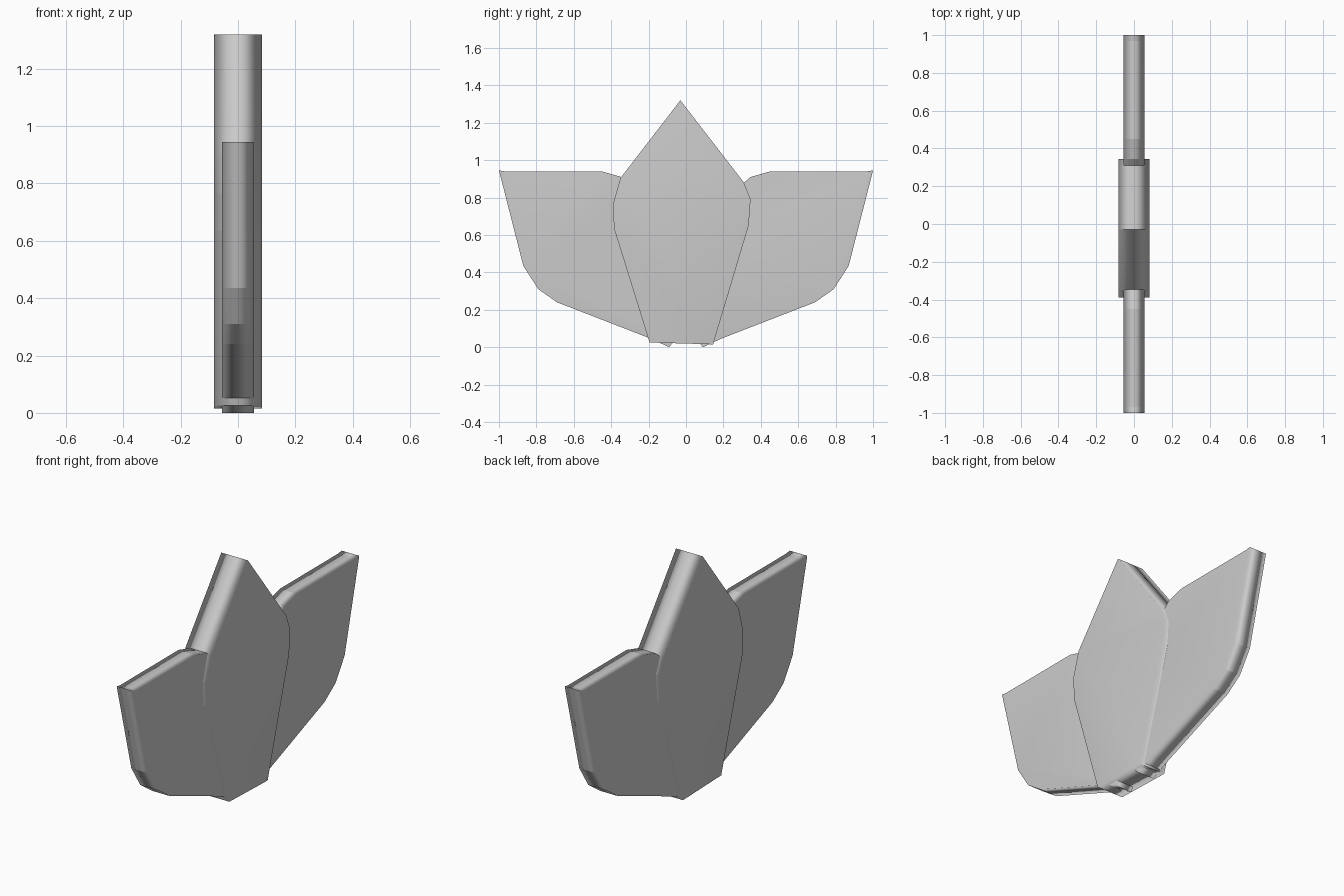
import bpy
import bmesh

cube = bpy.data.objects.get("Cube")
if cube:
    bpy.data.objects.remove(cube, do_unlink=True)

# Single plain grey material
grey = bpy.data.materials.new("plain_grey")
grey.use_nodes = True
colour = (0.6, 0.6, 0.6, 1)
grey.diffuse_color = colour
grey.node_tree.nodes["Principled BSDF"].inputs["Base Color"].default_value = colour


def make_plate(name, outline, half):
    """Extrude a (y, z) outline across x, with a softly shaded rim."""
    bm = bmesh.new()
    layers = [[bm.verts.new((x, y, z)) for y, z in outline]
              for x in (-half, 0, half)]
    bm.faces.new(layers[0])
    bm.faces.new(layers[-1])
    count = len(outline)
    for low, high in zip(layers, layers[1:]):
        for i in range(count):
            j = (i + 1) % count
            bm.faces.new((low[i], low[j], high[j], high[i]))
    bmesh.ops.recalc_face_normals(bm, faces=bm.faces)
    for face in bm.faces:
        face.smooth = True
    # Rim corners that run across the plate stay crisp
    for edge in bm.edges:
        a, b = edge.verts
        edge.smooth = abs(a.co.x - b.co.x) < 0.001
    mesh = bpy.data.meshes.new(name)
    bm.to_mesh(mesh)
    bm.free()
    mesh.materials.append(grey)
    obj = bpy.data.objects.new(name, mesh)
    bpy.context.collection.objects.link(obj)
    # Large side faces keep flat shading, the rim blends between them
    weighted = obj.modifiers.new("flat_sides", 'WEIGHTED_NORMAL')
    weighted.mode = 'FACE_AREA'
    weighted.keep_sharp = True
    return obj


# Thick pointed middle petal
center = [(-0.03, 1.32), (-0.35, 0.905), (-0.39, 0.765), (-0.385, 0.635),
          (-0.195, 0.025), (0.145, 0.015), (0.335, 0.65), (0.345, 0.79),
          (0.31, 0.88)]
make_plate("center_petal", center, 0.083)

# Thinner swept petals, mirrored front to back; inner ends sit inside the middle one
side = [(1, 0.945), (0.97, 0.94), (0.45, 0.94), (0.345, 0.91), (0.3, 0.87),
        (0.22, 0.6), (0.07, 0.025), (0.09, 0.0), (0.19, 0.046),
        (0.69, 0.24), (0.79, 0.31), (0.87, 0.435)]
for name, sign in (("front_petal", -1), ("back_petal", 1)):
    make_plate(name, [(sign * y, z) for y, z in side], 0.055)
